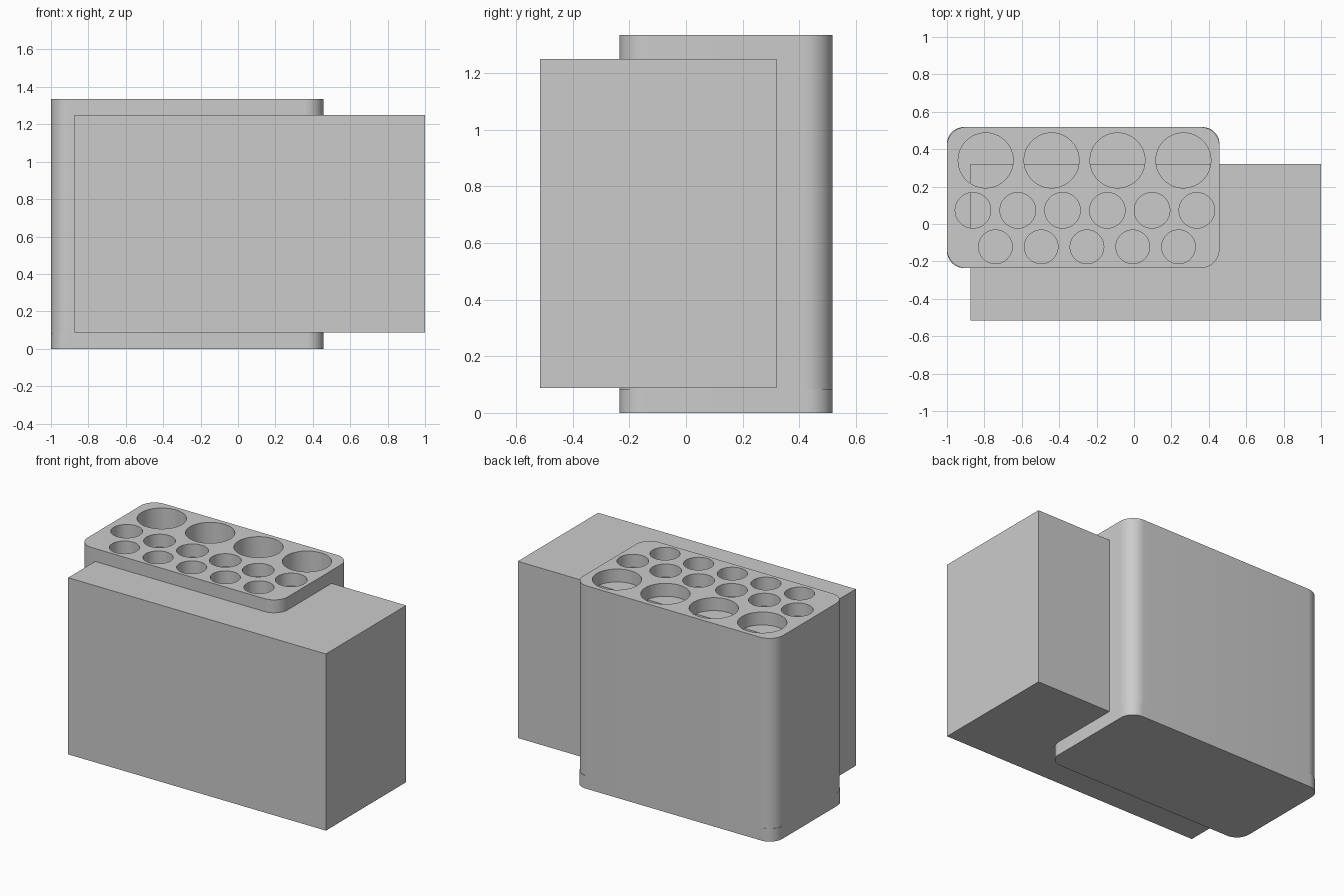
import bpy
import bmesh
import math
from mathutils import Matrix

if "Cube" in bpy.data.objects:
    bpy.data.objects.remove(bpy.data.objects["Cube"], do_unlink=True)

grey = bpy.data.materials.new("plain grey")
grey.use_nodes = True
COLOUR = (0.6, 0.6, 0.6, 1)
grey.diffuse_color = COLOUR
grey.node_tree.nodes["Principled BSDF"].inputs["Base Color"].default_value = COLOUR


def add_object(name, bm):
    mesh = bpy.data.meshes.new(name)
    bm.to_mesh(mesh)
    bm.free()
    mesh.materials.append(grey)
    obj = bpy.data.objects.new(name, mesh)
    bpy.context.collection.objects.link(obj)
    return obj


def block(name, low, high, radius=0):
    """Box between two corners, with optional rounded upright edges."""
    bm = bmesh.new()
    size = [b - a for a, b in zip(low, high)]
    centre = [(a + b) / 2 for a, b in zip(low, high)]
    bmesh.ops.create_cube(bm, size=1, matrix=Matrix.Translation(centre) @ Matrix.Diagonal((*size, 1)))
    if radius:
        upright = [e for e in bm.edges if abs(e.verts[0].co.z - e.verts[1].co.z) > 0.01]
        bmesh.ops.bevel(bm, geom=upright, offset=radius, segments=12, profile=0.5, affect='EDGES')
    return add_object(name, bm)


def smooth(obj):
    bpy.ops.object.select_all(action='DESELECT')
    obj.select_set(True)
    bpy.context.view_layer.objects.active = obj
    bpy.ops.object.shade_smooth_by_angle(angle=math.radians(30))


FLOOR, TOP = 0.085, 1.335

# Rounded holder body standing on its base plate
rack_base = block("rack_base", (-1, -0.235, 0), (0.457, 0.518, FLOOR), 0.09)
rack_body = block("rack_body", (-1, -0.235, FLOOR), (0.457, 0.518, TOP), 0.1)

# Rows of round sockets: count, first x, last x, y, radius
rows = [
    (4, -0.793, 0.264, 0.34, 0.147),
    (6, -0.861, 0.336, 0.073, 0.095),
    (5, -0.741, 0.238, -0.122, 0.09),
]
bm = bmesh.new()
for count, first, last, y, radius in rows:
    for i in range(count):
        x = first + (last - first) * i / (count - 1)
        bmesh.ops.create_cone(bm, cap_ends=True, segments=64, radius1=radius, radius2=radius,
                              depth=TOP, matrix=Matrix.Translation((x, y, FLOOR + TOP / 2)))
cutter = add_object("socket_cutter", bm)
cutter.hide_render = True

# Drill the sockets through the body, down to the base plate
drill = rack_body.modifiers.new("sockets", 'BOOLEAN')
drill.operation = 'DIFFERENCE'
drill.solver = 'EXACT'
drill.object = cutter
bpy.context.view_layer.objects.active = rack_body
bpy.ops.object.modifier_apply(modifier=drill.name)
bpy.data.objects.remove(cutter, do_unlink=True)

for part in (rack_base, rack_body):
    smooth(part)

# Plain box pushed through the holder
block("plain_box", (-0.875, -0.515, 0.088), (1, 0.32, 1.25))
